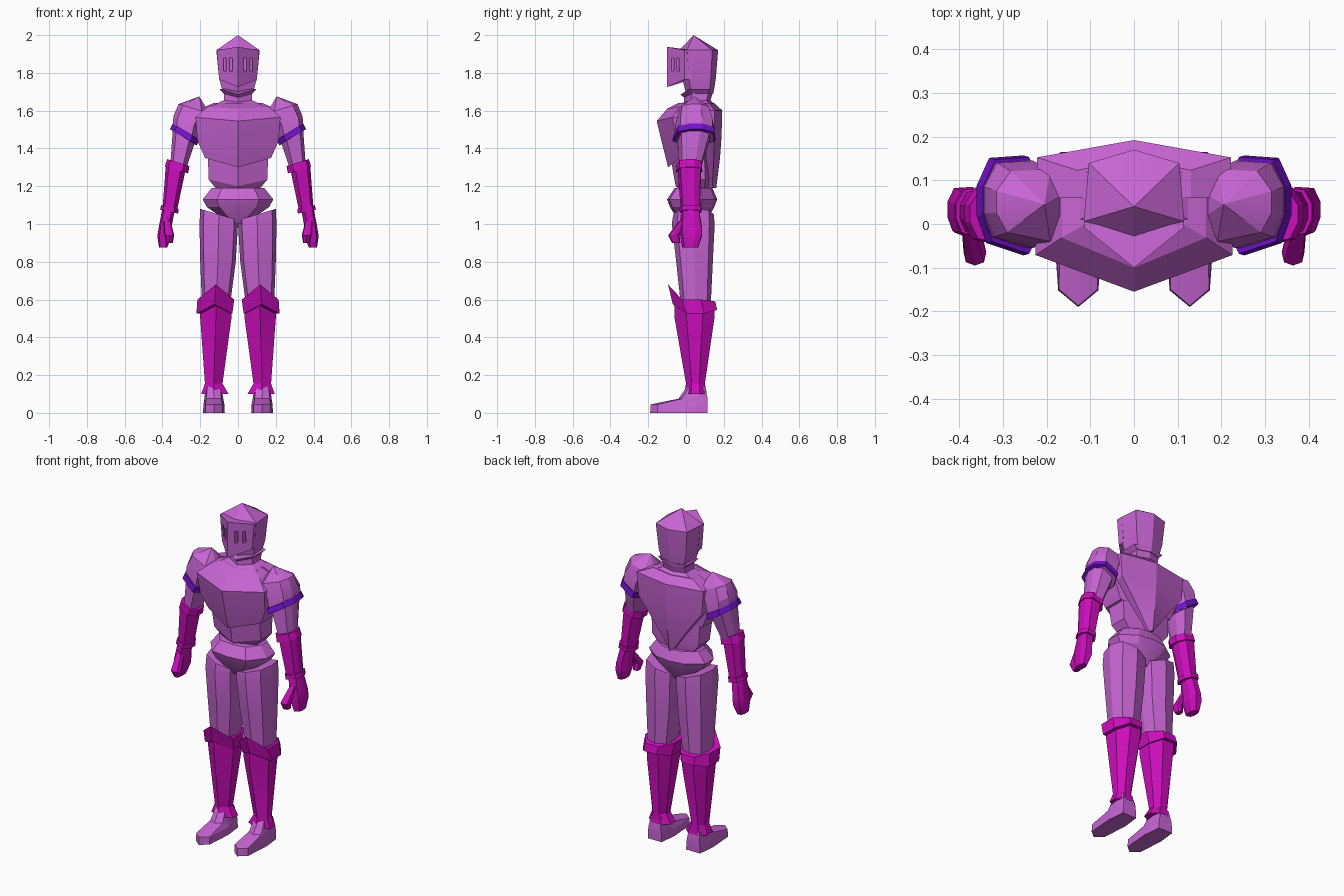
import bpy, bmesh, math
from mathutils import Matrix


def material(name, rgb):
    m = bpy.data.materials.new(name)
    m.diffuse_color = (*rgb, 1)
    return m


PLATE = material("orchid_plate", (0.58, 0.13, 0.66))
TRIM = material("magenta_trim", (0.60, 0.004, 0.50))
BAND = material("violet_band", (0.17, 0.006, 0.60))

# Unit cross-sections: u is left-right, v is front (-1) to back (+1)
TORSO = [(0, -1), (1, -.45), (1, .7), (0, 1), (-1, .7), (-1, -.45)]
HIPS = [(0, -1), (.6, -.9), (1, -.2), (1, .4), (.5, .9), (0, 1),
        (-.5, .9), (-1, .4), (-1, -.2), (-.6, -.9)]
HEAD = [(0, -1), (1, -.6), (.9, .7), (0, 1), (-.9, .7), (-1, -.6)]
VISOR = [(0, -1), (1, .4), (1, 1), (-1, 1), (-1, .4)]
BACK = [(-1, -1), (1, -1), (1, .4), (0, 1), (-1, .4)]
SHIN = [(0, -1), (1, -.4), (1, .4), (.45, 1), (-.45, 1), (-1, .4), (-1, -.4)]
FOOT = [(0, -1), (.8, -.75), (1, .3), (.8, 1), (-.8, 1), (-1, .3), (-.8, -.75)]
LIMB = [(0, -1), (.8, -.75), (1, 0), (.8, .75), (0, 1), (-.8, .75), (-1, 0), (-.8, -.75)]
ARM = [(-.5, -1), (.7, -.75), (1, -.2), (1, .4), (.6, .95), (-.5, 1), (-1, .4), (-1, -.4)]


def loft(name, plan, rows, mat, mirror=False):
    """Row: z, x0, x1, y0, y1 [, lift at front, lift at back, sideways tilt]"""
    bm = bmesh.new()
    rings = []
    for row in rows:
        z, x0, x1, y0, y1, front, back, tilt = (tuple(row) + (0, 0, 0))[:8]
        rings.append([bm.verts.new((
            (x0 + x1) / 2 + u * (x1 - x0) / 2,
            (y0 + y1) / 2 + v * (y1 - y0) / 2,
            z + tilt * u + (front if v == -1 else back if v == 1 else 0)))
            for u, v in plan])
    n = len(plan)
    for a, b in zip(rings, rings[1:]):
        for i in range(n):
            j = (i + 1) % n
            bm.faces.new((a[i], a[j], b[j], b[i]))
    bm.faces.new(rings[0])
    bm.faces.new(rings[-1])
    bmesh.ops.remove_doubles(bm, verts=bm.verts, dist=1e-4)
    bmesh.ops.recalc_face_normals(bm, faces=bm.faces)
    me = bpy.data.meshes.new(name)
    bm.to_mesh(me)
    bm.free()
    me.materials.append(mat)
    me.polygons.foreach_set("use_smooth", [True] * len(me.polygons))
    me.set_sharp_from_angle(angle=math.radians(20))
    ob = bpy.data.objects.new(name, me)
    bpy.context.collection.objects.link(ob)
    if mirror:
        m = ob.modifiers.new("mirror", 'MIRROR')
        m.use_mirror_merge = False
    return ob


def sym(z, half, *rest):
    return (z, -half, half, *rest)


# Helmet with pointed crown
loft("helmet", HEAD, [sym(1.69, .078, .0, .145), sym(1.77, .1, -.02, .158),
                      sym(1.92, .115, -.035, .17), sym(2.0, 0, .04, .04)], PLATE)

# Visor with four eye slits
visor = loft("visor", VISOR, [sym(1.765, .1, -.1, .03, -.04),
                              sym(1.92, .113, -.1, .03, .018)], PLATE)
bm = bmesh.new()
for x, y in ((.037, -.072), (.07, -.045)):
    for s in (-1, 1):
        bmesh.ops.create_cube(bm, size=1, matrix=Matrix.Translation((s * x, y, 1.845))
                              @ Matrix.Diagonal((.014, .05, .07, 1)))
me = bpy.data.meshes.new("slit_cutter")
bm.to_mesh(me)
bm.free()
cutter = bpy.data.objects.new("slit_cutter", me)
bpy.context.collection.objects.link(cutter)
cutter.hide_render = True
cutter.display_type = 'WIRE'
cut = visor.modifiers.new("slits", 'BOOLEAN')
cut.object = cutter
cut.operation = 'DIFFERENCE'
cut.solver = 'EXACT'

# Neck guard
loft("gorget", TORSO, [sym(1.58, .2, -.1, .16), sym(1.635, .12, -.04, .15),
                       sym(1.655, .075, -.01, .13, -.01), sym(1.69, .075, -.01, .14, -.02),
                       sym(1.715, .098, -.03, .15, -.03)], PLATE)

# Torso plates
loft("breastplate", TORSO, [sym(1.35, .175, -.095, .13, -.05), sym(1.44, .215, -.125, .14, -.02),
                            sym(1.565, .225, -.155, .15, -.02),
                            sym(1.62, .165, -.1, .15, -.01), sym(1.64, .1, -.04, .13)], PLATE)
loft("abdomen_plate", TORSO, [sym(1.18, .11, -.03, .12), sym(1.235, .155, -.055, .13, -.035),
                              sym(1.37, .16, -.085, .13)], PLATE)
loft("back_plate", BACK, [sym(1.19, .012, .09, .16), sym(1.35, .125, .07, .18),
                          sym(1.46, .21, .06, .188), sym(1.6, .222, .06, .192),
                          sym(1.64, .13, .06, .15)], PLATE)

# Hips and belt
loft("hip_plate", HIPS, [sym(1.0, .035, -.03, .1), sym(1.09, .165, -.085, .15),
                         sym(1.13, .187, -.1, .165), sym(1.19, .14, -.06, .14)], PLATE)

# Legs
loft("thigh", LIMB, [(.55, .045, .19, -.025, .13), (.8, .012, .2, -.052, .142),
                     (1.0, .0, .204, -.075, .152), (1.05, .0, .2, -.068, .147, 0, 0, .03)],
     PLATE, True)
loft("greave", SHIN, [(.1, .05, .195, -.01, .11), (.155, .082, .175, .0, .1),
                      (.5, .035, .2, -.06, .15), (.57, .035, .2, -.06, .15)], TRIM, True)
loft("knee_guard", SHIN, [(.525, .03, .22, -.07, .165, .05, .02), (.6, .02, .215, -.095, .155, .08, -.01)],
     TRIM, True)
loft("boot", FOOT, [(0, .07, .185, -.19, .115), (.045, .072, .183, -.187, .115),
                    (.075, .078, .178, -.04, .115), (.14, .088, .17, .005, .1)], PLATE, True)

# Arms
loft("pauldron", ARM, [(1.455, .22, .347, -.055, .145, 0, 0, .04), (1.54, .195, .342, -.055, .145, 0, 0, .03),
                       (1.61, .15, .315, -.04, .125, 0, 0, .025), (1.675, .205, .205, .045, .045)],
     PLATE, True)
loft("arm_band", ARM, [(1.46, .217, .36, -.072, .157, 0, 0, .042), (1.49, .205, .345, -.068, .153, 0, 0, .042)],
     BAND, True)
loft("upper_arm", ARM, [(1.29, .275, .36, -.035, .075), (1.47, .225, .345, -.045, .13, 0, 0, .03)],
     PLATE, True)
loft("forearm_guard", ARM, [(1.075, .322, .4, -.028, .075), (1.3, .275, .383, -.045, .08)], TRIM, True)
loft("elbow_cuff", ARM, [(1.285, .264, .388, -.052, .087, 0, 0, .017),
                         (1.325, .257, .375, -.05, .083, 0, 0, .018)], TRIM, True)
loft("wrist_ring", ARM, [(1.065, .317, .412, -.035, .082, 0, 0, .01),
                         (1.09, .314, .407, -.035, .082, 0, 0, .01)], TRIM, True)

# Hands
loft("hand", ARM, [(1.075, .335, .402, -.025, .07), (.98, .352, .42, -.035, .085),
                   (.935, .352, .427, -.03, .085), (.875, .375, .418, -.02, .065)], TRIM, True)
loft("thumb", LIMB, [(1.03, .36, .395, -.025, .02), (.94, .338, .39, -.095, -.035),
                     (.9, .345, .38, -.075, -.03)], TRIM, True)
